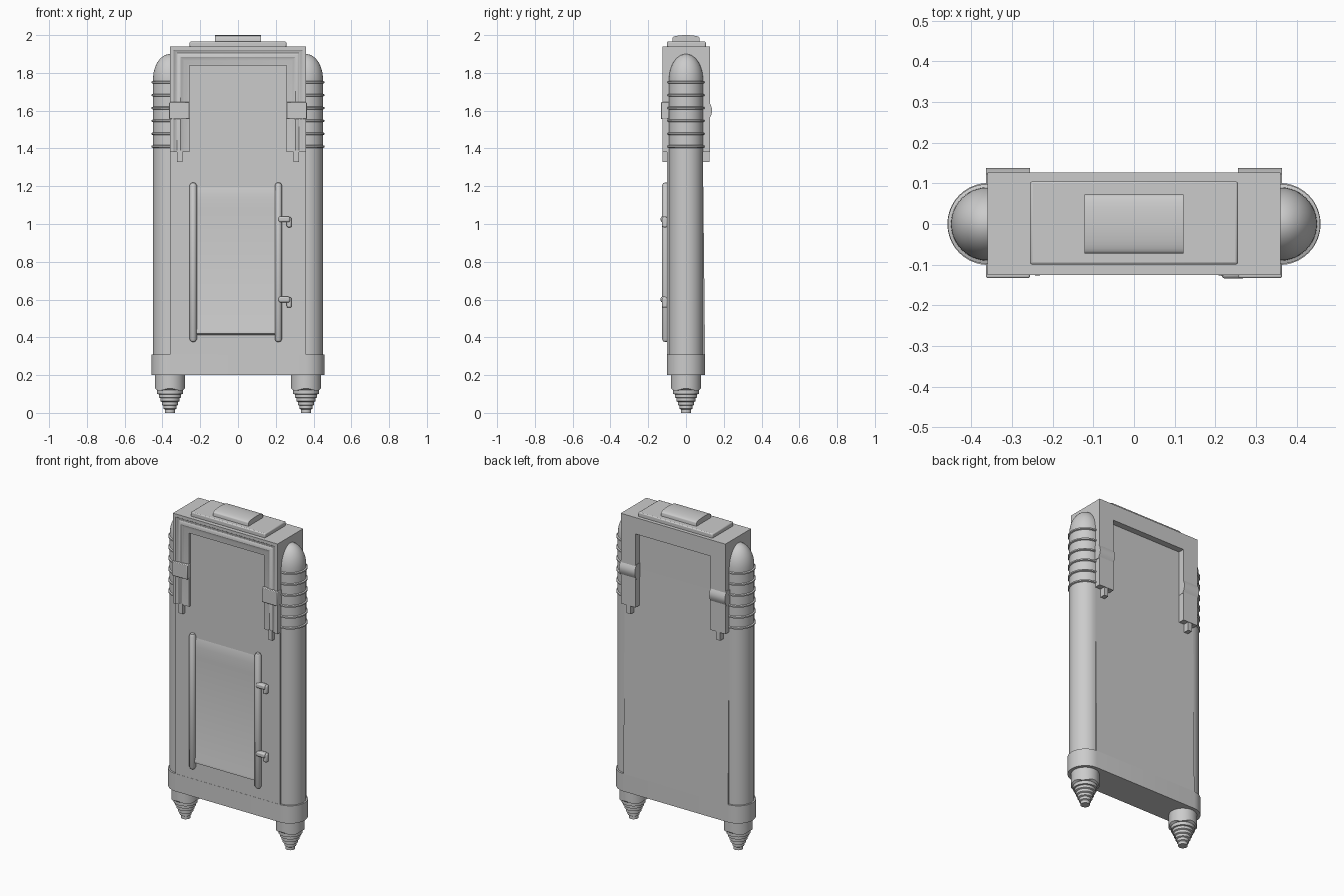
import bpy
from math import sin, cos, pi, radians

if "Cube" in bpy.data.objects:
    bpy.data.objects.remove(bpy.data.objects["Cube"])


def make(name, verts, faces):
    me = bpy.data.meshes.new(name)
    me.from_pydata(verts, [], faces)
    me.validate()
    ob = bpy.data.objects.new(name, me)
    bpy.context.collection.objects.link(ob)
    bpy.ops.object.select_all(action='DESELECT')
    bpy.context.view_layer.objects.active = ob
    ob.select_set(True)
    bpy.ops.object.mode_set(mode='EDIT')
    bpy.ops.mesh.select_all(action='SELECT')
    bpy.ops.mesh.remove_doubles(threshold=0.00001)
    bpy.ops.mesh.normals_make_consistent(inside=False)
    bpy.ops.object.mode_set(mode='OBJECT')
    bpy.ops.object.shade_smooth_by_angle(angle=radians(32))
    return ob


def lathe(name, profile, x, y, a0=0.0, a1=2 * pi, n=32):
    """Revolve (radius, z) points about a vertical axis."""
    verts, m = [], len(profile)
    for i in range(n + 1):
        a = a0 + (a1 - a0) * i / n
        verts += [(x + r * cos(a), y + r * sin(a), z) for r, z in profile]
    faces = [(i * m + j, (i + 1) * m + j, (i + 1) * m + j + 1, i * m + j + 1)
             for i in range(n) for j in range(m - 1)]
    return make(name, verts, faces)


def prism(name, pts, lo, hi, axis):
    """Extrude an outline: along x from (y, z), y from (x, z) or z from (x, y)."""
    place = {'x': lambda p, t: (t, *p), 'y': lambda p, t: (p[0], t, p[1]),
             'z': lambda p, t: (*p, t)}[axis]
    n = len(pts)
    verts = [place(p, t) for t in (lo, hi) for p in pts]
    faces = [(i, (i + 1) % n, n + (i + 1) % n, n + i) for i in range(n)]
    faces += [tuple(range(n))[::-1], tuple(range(n, 2 * n))]
    return make(name, verts, faces)


def box(name, x0, x1, y0, y1, z0, z1, bevel=0):
    ob = prism(name, [(x0, y0), (x1, y0), (x1, y1), (x0, y1)], z0, z1, 'z')
    if bevel:
        mod = ob.modifiers.new('bevel', 'BEVEL')
        mod.width, mod.segments = bevel, 2
    return ob


def arch(name, profile):
    """Sweep (inset, y) points round the upside-down U of the upper frame."""
    verts, m = [], len(profile)
    for k in range(4):
        s = -1 if k < 2 else 1
        verts += [(s * (0.36 - d), y, 1.94 - d if k in (1, 2) else 1.38) for d, y in profile]
    faces = [(k * m + j, (k + 1) * m + j, (k + 1) * m + (j + 1) % m, k * m + (j + 1) % m)
             for k in range(3) for j in range(m)]
    faces += [tuple(range(m)), tuple(range(3 * m, 4 * m))]
    return make(name, verts, faces)


# Main slab, back leaning in slightly towards the top
prism('body', [(-0.1, 0.31), (0.101, 0.31), (0.088, 1.5), (0.088, 1.94), (-0.1, 1.94)],
      -0.36, 0.36, 'x')

# Base shoe with round ends
stadium = [(s * 0.358 + 0.101 * cos(a), 0.101 * sin(a))
           for s, start in ((1, -pi / 2), (-1, pi / 2))
           for a in [start + pi * i / 20 for i in range(21)]]
prism('base_shoe', stadium, 0.2, 0.31, 'z')

# Half-round side tubes with ribs and domed tops
tube = [(0.09, 0.31)]
for i in range(6):
    z = 1.41 + 0.068 * i
    tube += [(0.09, z - 0.007), (0.098, z - 0.004), (0.098, z + 0.004), (0.09, z + 0.007)]
tube += [(0.09 * cos(t * pi / 20), 1.765 + 0.135 * sin(t * pi / 20)) for t in range(11)]
for s, side in ((-1, 'left'), (1, 'right')):
    a = -pi / 2 if s > 0 else pi / 2
    lathe(side + '_tube', tube, s * 0.36, 0, a, a + pi, 24)

    # Stepped tapering foot with a scalloped collar
    foot = [(0.08, 0.2), (0.08, 0.124), (0.068, 0.12), (0.068, 0.1)]
    for r, z in ((0.059, 0.098), (0.051, 0.078), (0.043, 0.058), (0.034, 0.038)):
        foot += [(r, z), (r, z - 0.016)]
    foot += [(0.027, 0.018), (0.027, 0), (0, 0)]
    ob = lathe(side + '_foot', foot, s * 0.36, 0, n=48)
    for i, v in enumerate(ob.data.vertices):
        if abs(v.co.z - 0.124) < 0.001:
            from_axis = (v.co.x - s * 0.36, v.co.y)
            c = from_axis[0] / 0.08
            v.co.z += 0.006 * (8 * c**4 - 8 * c**2 + 1)

    # Frame clamps and end tabs, front and back
    x0, x1 = sorted((s * 0.256, s * 0.364))
    box(side + '_front_clamp', x0, x1, -0.133, -0.09, 1.555, 1.645, 0.004)
    arc = [(0.123 + 0.015 * sin(pi * i / 10), 1.555 + 0.009 * i) for i in range(11)]
    prism(side + '_back_clamp', [(0.085, 1.555)] + arc + [(0.085, 1.645)], x0, x1, 'x')
    t0, t1 = sorted((s * 0.294, s * 0.322))
    box(side + '_front_tab', t0, t1, -0.124, -0.1, 1.328, 1.39)
    box(side + '_back_tab', t0, t1, 0.085, 0.124, 1.328, 1.39)

# Upper frames: moulded in front, plain behind
arch('front_frame', [(0, -0.1), (0, -0.125), (0.018, -0.125), (0.026, -0.119), (0.036, -0.117),
                     (0.046, -0.122), (0.056, -0.124), (0.066, -0.119), (0.076, -0.117),
                     (0.09, -0.113), (0.102, -0.112), (0.102, -0.1)])
arch('back_frame', [(0, 0.086), (0, 0.127), (0.102, 0.127), (0.102, 0.086)])

# Top plate and rounded button
box('top_plate', -0.256, 0.256, -0.1, 0.105, 1.935, 1.966, 0.006)
crown = [(0.072 * cos(pi * i / 16), 1.985 + 0.015 * sin(pi * i / 16)) for i in range(17)]
prism('top_button', [(0.072, 1.96)] + crown + [(-0.072, 1.96)], -0.122, 0.122, 'x')

# Front door panel, fading into the body at its top
prism('door_panel', [(-0.098, 1.2), (-0.103, 1.18), (-0.107, 1.14), (-0.108, 1.08),
                     (-0.108, 0.45), (-0.113, 0.435), (-0.113, 0.42), (-0.098, 0.412)],
      -0.23, 0.21, 'x')

# Door posts and their latches
post = [(0, 0.375), (0.012, 0.378), (0.019, 0.39), (0.019, 1.205), (0.012, 1.217), (0, 1.22)]
for name, x in (('left_post', -0.237), ('right_post', 0.214)):
    lathe(name, post, x, -0.108, n=20)
for name, z in (('upper_latch', 1.01), ('lower_latch', 0.585)):
    box(name + '_arm', 0.215, 0.275, -0.134, -0.1, z, z + 0.03, 0.008)
    box(name + '_knob', 0.258, 0.284, -0.126, -0.098, z - 0.028, z + 0.026, 0.008)
